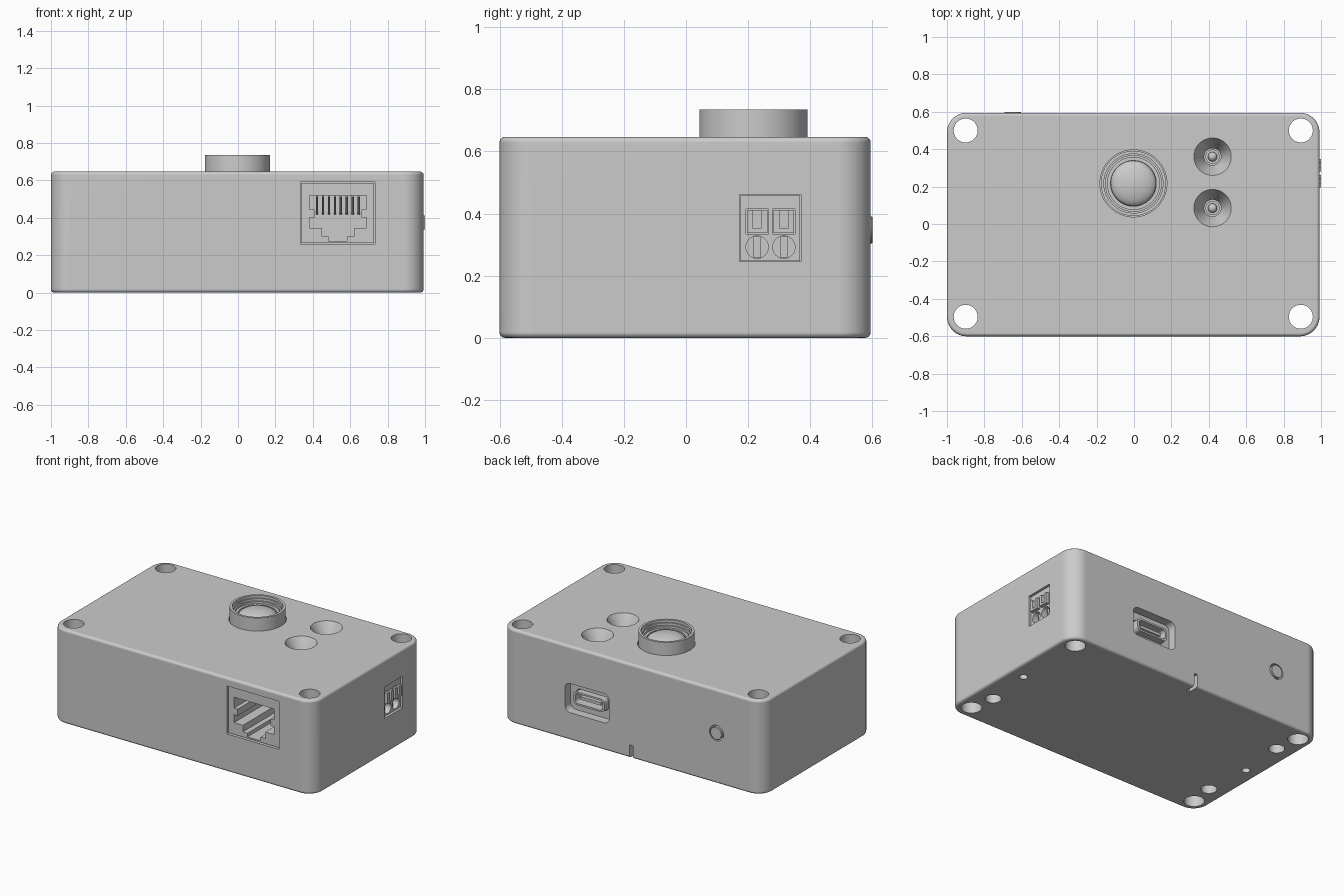
import bpy, bmesh, math

if "Cube" in bpy.data.objects:
    bpy.data.objects.remove(bpy.data.objects["Cube"])

CX, CY = -0.004, -0.003          # centre of the case itself
TOP = 0.647
AXES = {'z': lambda u, v, d: (u, v, d),
        'y': lambda u, v, d: (u, d, v),
        'x': lambda u, v, d: (d, u, v)}


def circle(u, v, r, n=48):
    return [(u + r * math.cos(2 * math.pi * i / n), v + r * math.sin(2 * math.pi * i / n)) for i in range(n)]


def rect(u0, u1, v0, v1):
    return [(u0, v0), (u1, v0), (u1, v1), (u0, v1)]


def rrect(u, v, hw, hh, r, n=8):
    pts = []
    for k, (su, sv) in enumerate([(1, 1), (-1, 1), (-1, -1), (1, -1)]):
        for i in range(n + 1):
            a = math.pi / 2 * (k + i / n)
            pts.append((u + su * (hw - r) + r * math.cos(a), v + sv * (hh - r) + r * math.sin(a)))
    return pts


def loft(bm, axis, layers):
    """Closed solid through (outline, depth) layers along an axis."""
    rings = [[bm.verts.new(AXES[axis](u, v, d)) for u, v in o] for o, d in layers]
    n = len(rings[0])
    faces = [bm.faces.new(rings[0]), bm.faces.new(rings[-1])]
    for a, b in zip(rings, rings[1:]):
        faces += [bm.faces.new((a[i], a[(i + 1) % n], b[(i + 1) % n], b[i])) for i in range(n)]
    bmesh.ops.recalc_face_normals(bm, faces=faces)


def prism(bm, axis, outline, d0, d1):
    loft(bm, axis, [(outline, d0), (outline, d1)])


def turned(bm, axis, u, v, profile, n=48):
    loft(bm, axis, [(circle(u, v, r, n), d) for r, d in profile])


def dome(r, d, h, n=8):
    return [(max(r * math.cos(math.pi / 2 * i / n), 0.002), d + h * math.sin(math.pi / 2 * i / n))
            for i in range(n + 1)]


def make(name, bm):
    me = bpy.data.meshes.new(name)
    bm.to_mesh(me)
    bm.free()
    ob = bpy.data.objects.new(name, me)
    bpy.context.collection.objects.link(ob)
    return ob


def cut(ob, bm):
    cutter = make("cutter", bm)
    cutter.hide_render = True
    mod = ob.modifiers.new("cut", 'BOOLEAN')
    mod.operation, mod.solver, mod.object = 'DIFFERENCE', 'EXACT', cutter
    bpy.context.view_layer.objects.active = ob
    bpy.ops.object.modifier_apply(modifier=mod.name)
    bpy.data.objects.remove(cutter)


LENS = (-0.003, 0.217)
LEDS = [(0.42, 0.36), (0.42, 0.085)]
PORT = (0.335, 0.29)
BUTTON = (-0.648, 0.347)
JACK_X = 0.534
CLAMPS = (0.229, 0.315)

# case with rounded corners and softened top and bottom edges
bm = bmesh.new()
F, layers = 0.018, []
for i in range(5):
    a = math.pi / 2 * i / 4
    layers.append((F * (1 - math.sin(a)), F * (1 - math.cos(a))))
layers += [(inset, TOP - z) for inset, z in reversed(layers)]
loft(bm, 'z', [(rrect(CX, CY, 0.996 - s, 0.5975 - s, 0.105 - s, 12), z) for s, z in layers])
case = make("case", bm)

# all openings in the case
bm = bmesh.new()
for sx in (-1, 1):
    for sy in (-1, 1):
        prism(bm, 'z', circle(CX + sx * 0.896, 0.002 + sy * 0.498, 0.064), -0.1, 0.8)
for x, y, r in [(0.86, -0.325, 0.05), (-0.875, 0.325, 0.05), (-0.875, -0.325, 0.05),
                (0.89, 0, 0.026), (-0.9, 0, 0.026)]:
    prism(bm, 'z', circle(x, y, r, 32), -0.1, 0.12)
prism(bm, 'z', circle(*LENS, 0.179, 64), 0.5, 0.8)
for x, y in LEDS:
    turned(bm, 'z', x, y, [(0.1, 0.75), (0.1, 0.646), (0.045, 0.55), (0.045, 0.5)])
prism(bm, 'y', rect(0.335, 0.733, 0.26, 0.59), -0.7, -0.05)
prism(bm, 'x', rect(0.173, 0.37, 0.245, 0.461), 0.8, 1.1)
loft(bm, 'y', [(rrect(*PORT, 0.168, 0.1, 0.04), 0.7), (rrect(*PORT, 0.168, 0.1, 0.04), 0.535),
               (rrect(*PORT, 0.122, 0.048, 0.03), 0.535), (rrect(*PORT, 0.122, 0.048, 0.03), 0.43)])
prism(bm, 'y', circle(*BUTTON, 0.053), 0.53, 0.7)
prism(bm, 'z', rect(-0.012, 0.012, 0.52, 0.7), -0.1, 0.09)
cut(case, bm)

# lens barrel with stepped inside
bm = bmesh.new()
turned(bm, 'z', *LENS, [(0.174, 0.49), (0.174, 0.735), (0.158, 0.735), (0.158, 0.718), (0.149, 0.718),
                        (0.149, 0.702), (0.139, 0.702), (0.139, 0.688), (0.122, 0.688), (0.122, 0.65)], 64)
make("lens_barrel", bm)
bm = bmesh.new()
turned(bm, 'z', *LENS, [(0.1215, 0.64)] + dome(0.1215, 0.67, 0.045), 64)
make("lens_glass", bm)

# light emitters at the bottom of the two funnels
for i, (x, y) in enumerate(LEDS):
    bm = bmesh.new()
    turned(bm, 'z', x, y, [(0.038, 0.49), (0.038, 0.53), (0.025, 0.53)] + dome(0.025, 0.545, 0.025), 32)
    make(f"light_emitter_{i + 1}", bm)

# network jack on the front
bm = bmesh.new()
prism(bm, 'y', rect(0.34, 0.728, 0.265, 0.585), -0.588, -0.04)
jack = make("network_jack", bm)
half = [(0.153, 0.52), (0.153, 0.445), (0.125, 0.445), (0.125, 0.4), (0.153, 0.4), (0.153, 0.345),
        (0.085, 0.345), (0.085, 0.3), (0.05, 0.3), (0.05, 0.275)]
outline = [(JACK_X + u, v) for u, v in half] + [(JACK_X - u, v) for u, v in reversed(half)]
bm = bmesh.new()
prism(bm, 'y', outline, -0.7, -0.12)
cut(jack, bm)

# spring contacts inside the jack
bm = bmesh.new()
for i in range(8):
    x = JACK_X + (i - 3.5) * 0.032
    prism(bm, 'x', [(-0.45, 0.51), (-0.45, 0.522), (-0.12, 0.43), (-0.12, 0.418)], x - 0.006, x + 0.006)
make("jack_contacts", bm)

# wire terminal on the right side
bm = bmesh.new()
prism(bm, 'x', rect(0.176, 0.367, 0.248, 0.458), 0.79, 0.978)
terminal = make("wire_terminal", bm)
bm = bmesh.new()
for y in CLAMPS:
    prism(bm, 'x', rect(y - 0.036, y + 0.036, 0.335, 0.414), 0.9, 1.1)
    prism(bm, 'x', circle(y, 0.292, 0.036, 32), 0.88, 1.1)
cut(terminal, bm)
for i, y in enumerate(CLAMPS):
    bm = bmesh.new()
    prism(bm, 'x', rect(y - 0.033, y + 0.033, 0.338, 0.411), 0.89, 0.999)
    lever = make(f"terminal_lever_{i + 1}", bm)
    bm = bmesh.new()
    prism(bm, 'x', rect(y - 0.013, y + 0.013, 0.352, 0.43), 0.95, 1.1)
    cut(lever, bm)
    bm = bmesh.new()
    prism(bm, 'x', rect(y - 0.012, y + 0.012, 0.258, 0.326), 0.87, 0.95)
    make(f"terminal_clamp_{i + 1}", bm)

# data port on the back: metal shell and tongue
bm = bmesh.new()
prism(bm, 'y', rrect(*PORT, 0.118, 0.045, 0.028), 0.42, 0.575)
shell = make("data_port_shell", bm)
bm = bmesh.new()
prism(bm, 'y', rrect(*PORT, 0.104, 0.033, 0.02), 0.45, 0.7)
cut(shell, bm)
bm = bmesh.new()
prism(bm, 'y', rect(PORT[0] - 0.08, PORT[0] + 0.08, PORT[1] - 0.01, PORT[1] + 0.01), 0.44, 0.558)
make("data_port_tongue", bm)

# push button on the back
bm = bmesh.new()
turned(bm, 'y', *BUTTON, [(0.044, 0.52), (0.044, 0.597), (0.041, 0.6)])
make("push_button", bm)

# smooth shading with sharp edges kept
bpy.ops.object.select_all(action='SELECT')
bpy.context.view_layer.objects.active = case
bpy.ops.object.shade_smooth_by_angle(angle=math.radians(30))
for ob in bpy.context.scene.objects:
    wn = ob.modifiers.new("even_normals", 'WEIGHTED_NORMAL')
    wn.keep_sharp = True
